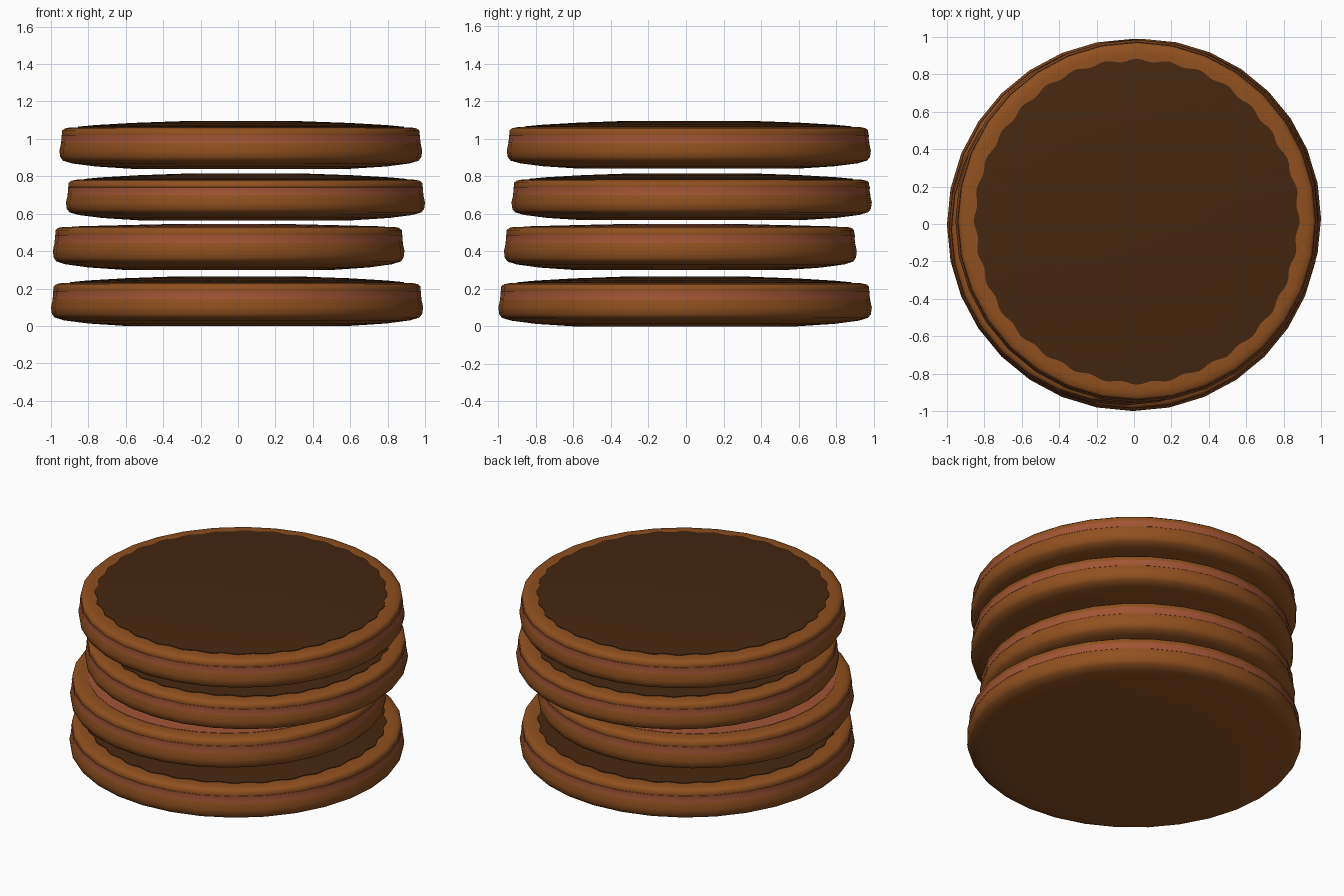
import bpy, bmesh, math

if "Cube" in bpy.data.objects:
    bpy.data.objects.remove(bpy.data.objects["Cube"])

def material(name, rgb):
    m = bpy.data.materials.new(name)
    m.diffuse_color = (*rgb, 1)
    m.use_nodes = True
    m.node_tree.nodes["Principled BSDF"].inputs["Base Color"].default_value = m.diffuse_color
    return m

BISCUIT = material("biscuit", (0.275, 0.08, 0.014))
FILLING = material("red_filling", (0.35, 0.09, 0.035))
CHOCOLATE = material("chocolate", (0.06, 0.02, 0.005))

def lathe(name, profile, mat, loc, sides=32, wave=0.0, bumps=32):
    """Spin a (radius, z, wave weight) profile, closing both ends with flat caps."""
    bm = bmesh.new()
    rings = []
    for r, z, *w in profile:
        ring = []
        for i in range(sides):
            a = math.tau * i / sides
            k = w[0] if w else 0
            rr = r + k * wave * (math.cos(bumps * a) + 0.4 * math.sin(7 * a))
            ring.append(bm.verts.new((rr * math.cos(a), rr * math.sin(a), z)))
        rings.append(ring)
    for lo, hi in zip(rings, rings[1:]):
        for i in range(sides):
            j = (i + 1) % sides
            bm.faces.new((lo[i], lo[j], hi[j], hi[i]))
    bm.faces.new(rings[0][::-1])
    bm.faces.new(rings[-1])
    me = bpy.data.meshes.new(name)
    bm.to_mesh(me)
    bm.free()
    ob = bpy.data.objects.new(name, me)
    bpy.context.collection.objects.link(ob)
    ob.location = loc
    me.materials.append(mat)
    bpy.context.view_layer.objects.active = ob
    bpy.ops.object.select_all(action='DESELECT')
    ob.select_set(True)
    bpy.ops.object.shade_smooth_by_angle(angle=math.radians(50))
    return ob

# centre x, y, base z, radius, height, chocolate on top
COOKIES = [
    (-0.005, -0.005, 0.00, 0.995, 0.265, True),
    (-0.05, -0.03, 0.30, 0.94, 0.245, False),
    (0.04, 0.03, 0.565, 0.96, 0.25, True),
    (0.015, 0.015, 0.84, 0.97, 0.255, True),
]

for n, (x, y, z, R, h, choc) in enumerate(COOKIES, 1):
    s = h / 0.265 if choc else 1.0
    def scaled(points):
        return [(r * R, pz * s, *w) for r, pz, *w in points]

    # Biscuit with a rounded base and a raised rim
    lathe(f"biscuit_{n}", scaled([
        (0.60, 0.0), (0.80, 0.013), (0.93, 0.03), (0.98, 0.045), (0.995, 0.065), (1.0, 0.10),
        (0.99, 0.145), (0.984, 0.165), (0.986, 0.19), (0.985, 0.212), (0.97, 0.224),
        (0.94, 0.230), (0.90, 0.230), (0.60, 0.228)]), BISCUIT, (x, y, z))

    # Filling seam showing as a band around the side
    lathe(f"filling_{n}", scaled([
        (0.95, 0.14), (0.992, 0.143), (0.988, 0.165), (0.989, 0.187), (0.95, 0.19)]),
        FILLING, (x, y, z))

    # Domed topping: scalloped chocolate, or bare filling on the second cookie
    if choc:
        lathe(f"chocolate_top_{n}", scaled([
            (0.89, 0.226, 1), (0.89, 0.234, 1), (0.80, 0.243, 0.5), (0.60, 0.255), (0.32, 0.265)]),
            CHOCOLATE, (x, y, z), sides=192, wave=0.008)
    else:
        lathe(f"filling_top_{n}", scaled([
            (0.89, 0.226), (0.89, 0.232), (0.60, 0.239), (0.32, 0.245)]),
            FILLING, (x, y, z))
